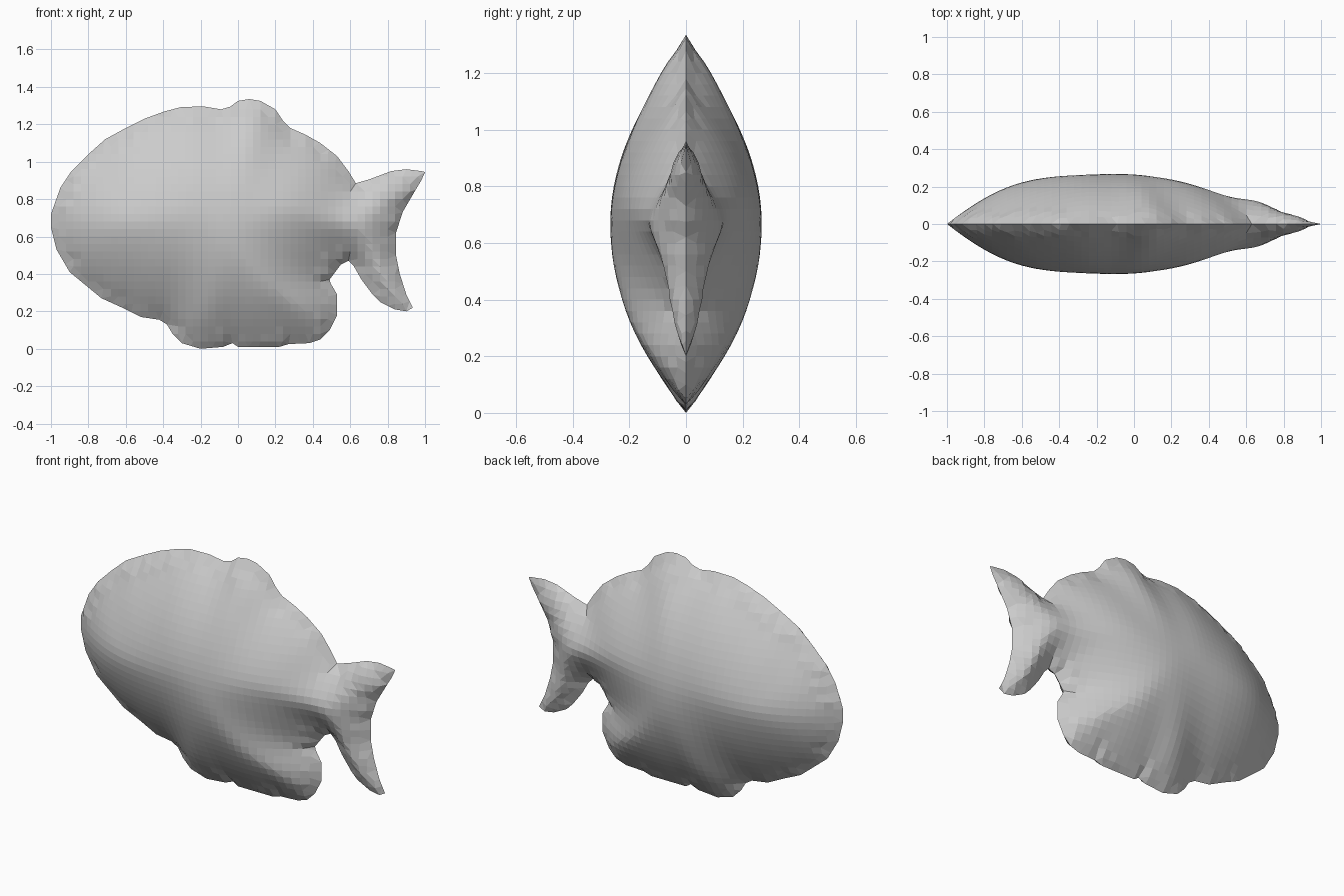
import bpy, bmesh, math
from mathutils import Vector
from mathutils.geometry import delaunay_2d_cdt

cube = bpy.data.objects.get("Cube")
if cube:
    bpy.data.objects.remove(cube, do_unlink=True)

# Side silhouette (x, z), clockwise from the snout
OUTLINE = [
    # back and dorsal bump
    (-1, .65), (-1, .72), (-.95, .86), (-.89, .95), (-.8, 1.04), (-.71, 1.12),
    (-.6, 1.18), (-.5, 1.23), (-.39, 1.27), (-.3, 1.293), (-.18, 1.295),
    (-.09, 1.28), (-.04, 1.295), (0, 1.325), (.06, 1.335), (.12, 1.325),
    (.2, 1.28), (.24, 1.22), (.28, 1.18), (.36, 1.145), (.44, 1.1),
    (.53, 1.03), (.59, .95), (.63, .885),
    # tail
    (.7, .905), (.82, .95), (.9, .96), (.98, .95), (1, .945), (.98, .9),
    (.95, .85), (.88, .73), (.845, .62), (.845, .5), (.865, .4), (.9, .29),
    (.935, .22), (.9, .2), (.84, .21), (.76, .25), (.72, .29), (.66, .37),
    (.62, .44), (.59, .47), (.55, .45), (.49, .37),
    # belly fins
    (.495, .35), (.53, .29), (.53, .18), (.49, .1), (.44, .05), (.38, .03),
    (.27, .025), (.22, .01), (0, .01), (-.03, .03), (-.08, .01), (-.2, 0),
    (-.3, .03), (-.35, .08), (-.38, .13), (-.42, .155), (-.52, .17),
    # chin
    (-.62, .22), (-.73, .27), (-.9, .41), (-.97, .53),
]
STEP = 0.04          # surface grid spacing
RADIUS = 0.63        # edge distance at which the body is thickest
HALF_DEPTH = 0.27

pts = [Vector(p) for p in OUTLINE]
segments = list(zip(pts, pts[1:] + pts[:1]))


def edge_distance(p):
    """Shortest distance from p to the silhouette."""
    best = 9.0
    for a, b in segments:
        d = b - a
        t = max(0, min(1, (p - a).dot(d) / d.length_squared))
        best = min(best, (a + d * t - p).length)
    return best


def inside(p):
    hit = False
    for a, b in segments:
        if (a.y > p.y) != (b.y > p.y):
            if p.x < a.x + (p.y - a.y) * (b.x - a.x) / (b.y - a.y):
                hit = not hit
    return hit


def depth(p):
    """Rounded section with a sharp rim."""
    d = min(edge_distance(p), RADIUS)
    return HALF_DEPTH * (1 - (1 - d / RADIUS) ** 2)


# Rim points, evenly divided, then a regular grid inside them
rim = []
for a, b in segments:
    n = max(1, round((b - a).length / (STEP * 1.3)))
    rim += [a.lerp(b, i / n) for i in range(n)]
count = len(rim)
grid = [Vector((-1 + i * STEP, j * STEP)) for i in range(51) for j in range(35)]
grid = [p for p in grid if inside(p) and edge_distance(p) > STEP * 0.5]

rim_edges = [(i, (i + 1) % count) for i in range(count)]
verts, _, faces, *_ = delaunay_2d_cdt(rim + grid, rim_edges, [], 1, 1e-5)

# Front half of the body
bm = bmesh.new()
bverts = [bm.verts.new((p.x, -depth(p), p.y)) for p in verts]
for f in faces:
    bm.faces.new([bverts[i] for i in f])
loose = [v for v in bm.verts if not v.link_faces]
bmesh.ops.delete(bm, geom=loose, context='VERTS')
bm.normal_update()
for f in bm.faces:
    if f.normal.y > 0:
        f.normal_flip()

# Soften the ridges while the rim stays on the centre plane
inner = [v for v in bm.verts if not v.is_boundary]
for v in bm.verts:
    if v.is_boundary:
        v.co.y = 0
for _ in range(4):
    new_y = [sum(e.other_vert(v).co.y for e in v.link_edges) / len(v.link_edges)
             for v in inner]
    for v, y in zip(inner, new_y):
        v.co.y += (y - v.co.y) * 0.5
bmesh.ops.join_triangles(bm, faces=bm.faces[:], angle_face_threshold=math.radians(25),
                         angle_shape_threshold=math.radians(40))

mesh = bpy.data.meshes.new("fish_body")
bm.to_mesh(mesh)
bm.free()
fish = bpy.data.objects.new("fish_body", mesh)
bpy.context.collection.objects.link(fish)

# Far half
mirror = fish.modifiers.new("Mirror", 'MIRROR')
mirror.use_axis = (False, True, False)
mirror.use_clip = True
mirror.merge_threshold = 0.0005

# Plain grey
grey = bpy.data.materials.new("light_grey")
grey.use_nodes = True
grey.diffuse_color = (0.6, 0.6, 0.6, 1)
grey.node_tree.nodes["Principled BSDF"].inputs["Base Color"].default_value = (0.6, 0.6, 0.6, 1)
mesh.materials.append(grey)
